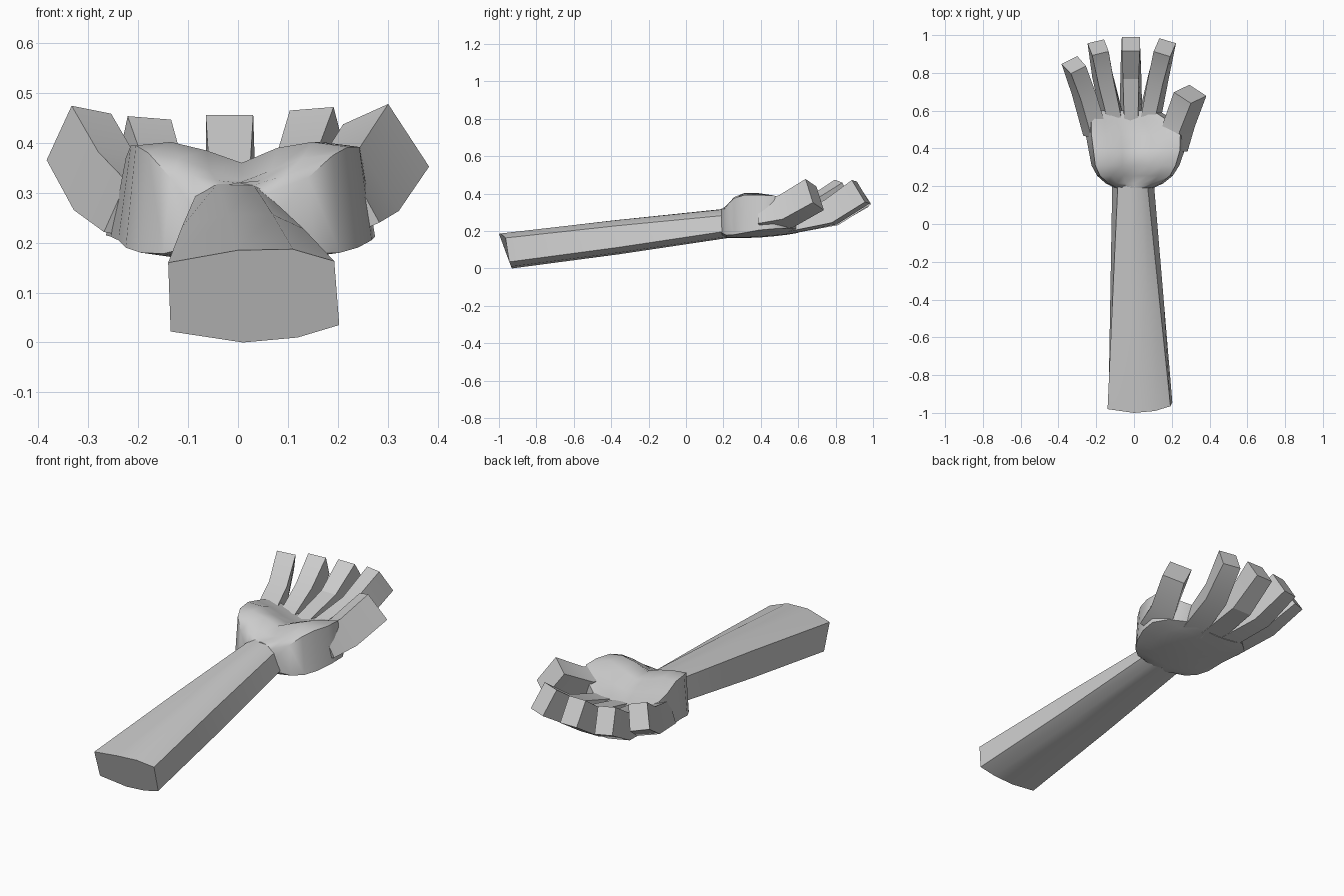
import bpy, bmesh
from mathutils import Vector


def loft(name, rings, angle=0.6):
    bm = bmesh.new()
    vs = [[bm.verts.new(p) for p in ring] for ring in rings]
    n = len(rings[0])
    for a, b in zip(vs, vs[1:]):
        for i in range(n):
            j = (i + 1) % n
            bm.faces.new((a[i], a[j], b[j], b[i]))
    bm.faces.new(vs[0])
    bm.faces.new(vs[-1])
    bmesh.ops.recalc_face_normals(bm, faces=bm.faces[:])
    me = bpy.data.meshes.new(name)
    bm.to_mesh(me)
    bm.free()
    ob = bpy.data.objects.new(name, me)
    bpy.context.collection.objects.link(ob)
    bpy.ops.object.select_all(action='DESELECT')
    ob.select_set(True)
    bpy.context.view_layer.objects.active = ob
    bpy.ops.object.shade_smooth_by_angle(angle=angle)
    return ob


# Forearm: slanted elbow section blended to the narrow wrist
elbow = [(-.14, -.98, .16), (0, -1, .185), (.11, -.99, .187), (.193, -.965, .163),
         (.203, -.945, .035), (.12, -.935, .01), (.01, -.93, 0), (-.135, -.94, .022)]
wrist = [(-.085, .22, .295), (-.04, .22, .32), (.03, .22, .318), (.07, .22, .285),
         (.105, .22, .2), (.06, .22, .17), (0, .22, .162), (-.115, .22, .19)]
mid = [Vector(a).lerp(Vector(b), .5) + Vector((0, 0, .004 if i < 4 else -.005))
       for i, (a, b) in enumerate(zip(elbow, wrist))]
loft("forearm", [elbow, mid, wrist], .7)

# Palm: cupped top with fleshy pads, rounded underside, walls flaring downward
# (y, left x, right x, wall inset, underside edge z, underside centre z, top heights)
stations = [
    (.19, -.10, .10, .01, .19, .165, (.27, .30, .315, .32, .315, .30, .27)),
    (.215, -.15, .155, .015, .178, .163, (.33, .335, .325, .32, .325, .335, .33)),
    (.255, -.195, .205, .015, .18, .163, (.38, .37, .345, .325, .345, .37, .375)),
    (.31, -.225, .24, .02, .19, .163, (.395, .402, .385, .36, .39, .402, .392)),
    (.39, -.24, .268, .025, .205, .165, (.395, .395, .365, .345, .375, .402, .392)),
    (.47, -.255, .275, .03, .212, .172, (.37, .36, .33, .315, .335, .37, .39)),
    (.54, -.265, .23, .04, .215, .18, (.35, .33, .31, .30, .31, .33, .35)),
    (.60, -.20, .13, .03, .21, .19, (.32, .305, .295, .29, .295, .305, .31)),
]
rings = []
for y, xl, xr, inset, ze, zc, tops in stations:
    ring = []
    for i, z in enumerate(tops):
        ring.append((xl + inset + (xr - xl - 2 * inset) * i / 6, y, z))
    for i in range(7):
        f = 1 - i / 6
        ring.append((xl + (xr - xl) * f, y, zc + (ze - zc) * (2 * f - 1) ** 2))
    rings.append(ring)
loft("palm", rings, .8)


# Fingers: square sections along a bent path, curling upward
def finger(name, up, path):
    pts = [Vector(p[:3]) for p in path]
    rings = []
    for i, p in enumerate(path):
        a, b = pts[max(i - 1, 0)], pts[min(i + 1, len(pts) - 1)]
        t = (b - a).normalized()
        side = t.cross(Vector(up)).normalized()
        v = side.cross(t)
        w, h, taper = p[3] / 2, p[4] / 2, p[5]
        rings.append([pts[i] + side * sx * w * (taper if sv > 0 else 1) + v * sv * h
                      for sx, sv in ((-1, -1), (1, -1), (1, 1), (-1, 1))])
    loft(name, rings, .35)


finger("little_finger", (.2, 0, 1), [(-.195, .48, .262, .13, .11, .7),
       (-.26, .69, .315, .11, .13, .8), (-.318, .842, .412, .095, .13, .95)])
finger("ring_finger", (.08, 0, 1), [(-.10, .52, .24, .12, .11, .6),
       (-.158, .77, .295, .11, .13, .75), (-.19, .935, .392, .09, .135, 1)])
finger("middle_finger", (0, 0, 1), [(-.015, .52, .235, .12, .11, .6),
       (-.017, .79, .292, .11, .13, .75), (-.017, .953, .40, .095, .135, 1)])
finger("index_finger", (-.08, 0, 1), [(.07, .52, .24, .12, .11, .6),
       (.122, .77, .30, .11, .13, .75), (.163, .935, .41, .092, .14, 1)])
finger("thumb", (-.45, 0, 1), [(.20, .40, .285, .12, .15, .8),
       (.235, .53, .305, .125, .15, .85), (.297, .688, .395, .115, .155, 1)])
